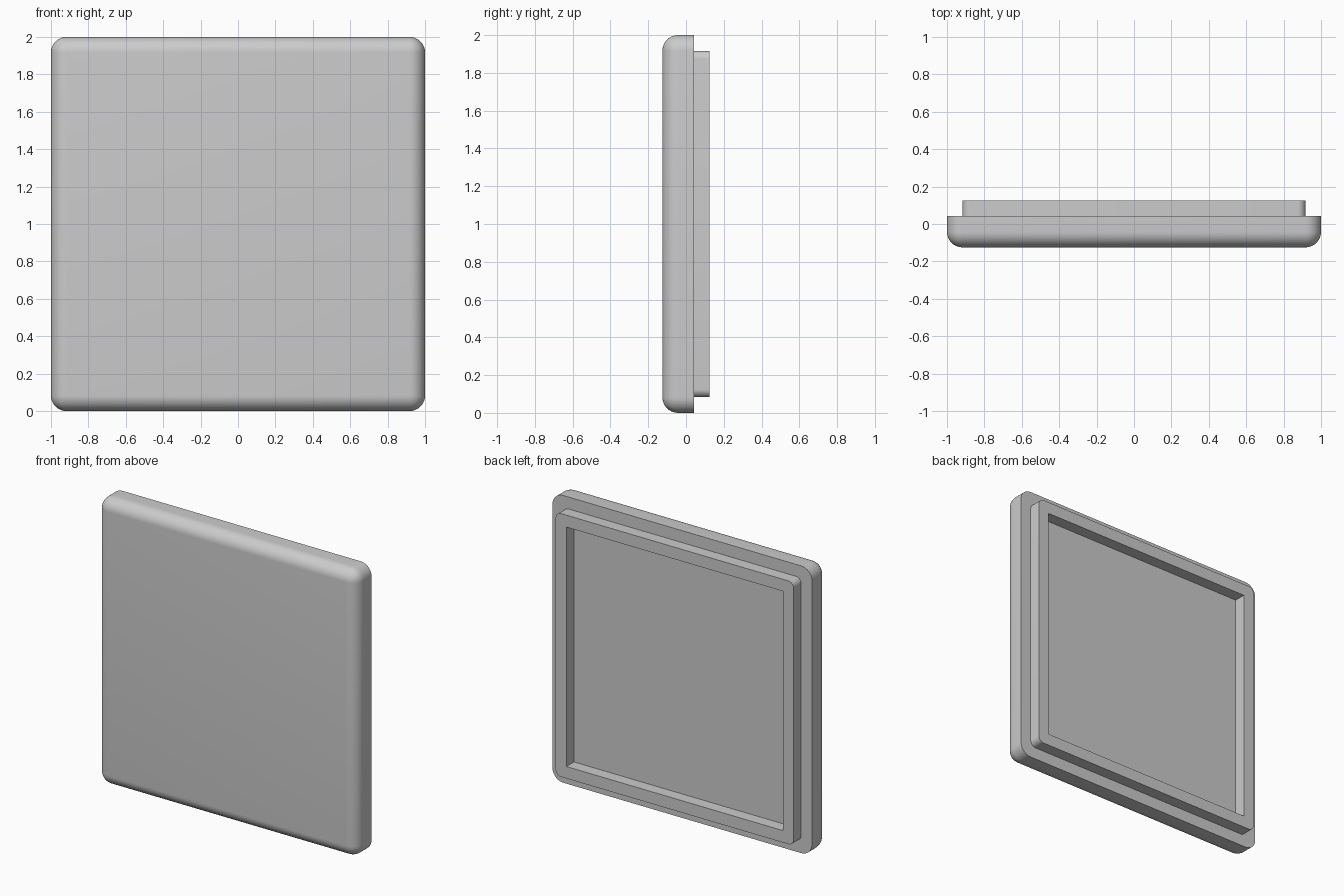
import bpy, bmesh, math
from mathutils import Vector

if "Cube" in bpy.data.objects:
    bpy.data.objects.remove(bpy.data.objects["Cube"], do_unlink=True)

UNIT = 1 / 12                 # fillet radius, lip height and lip width
FRONT, BACK = -1.5 * UNIT, 1.5 * UNIT
STEP = 0.5 * UNIT             # rear face of the panel, where the lip starts

grey = bpy.data.materials.new("light grey")
grey.use_nodes = True
colour = (0.6, 0.6, 0.6, 1)
grey.diffuse_color = colour
grey.node_tree.nodes["Principled BSDF"].inputs["Base Color"].default_value = colour


def finish(name, bm):
    bmesh.ops.recalc_face_normals(bm, faces=bm.faces[:])
    mesh = bpy.data.meshes.new(name)
    bm.to_mesh(mesh)
    bm.free()
    mesh.materials.append(grey)
    obj = bpy.data.objects.new(name, mesh)
    bpy.context.collection.objects.link(obj)
    bpy.ops.object.select_all(action="DESELECT")
    obj.select_set(True)
    bpy.context.view_layer.objects.active = obj
    bpy.ops.object.shade_smooth_by_angle(angle=math.radians(30))
    return obj


def square(half, radius=0, steps=8):
    """Outline in the XZ plane, with rounded corners if a radius is given."""
    points = []
    for corner in range(4):
        start = corner * math.pi / 2
        diagonal = start + math.pi / 4
        middle = Vector((math.cos(diagonal), 0, math.sin(diagonal))) * (half - radius) * math.sqrt(2)
        for i in range(steps + 1 if radius else 1):
            a = start + i / steps * math.pi / 2
            points.append(middle + Vector((math.cos(a), 0, math.sin(a))) * radius)
    return points


# Panel: slab with every edge rounded except those around the rear face
bm = bmesh.new()
bmesh.ops.create_cube(bm, size=2)
for v in bm.verts:
    v.co.y = STEP if v.co.y > 0 else FRONT
    v.co.z += 1
rounded = [e for e in bm.edges if any(v.co.y < 0 for v in e.verts)]
bmesh.ops.bevel(bm, geom=rounded, offset=UNIT, segments=10, profile=0.5, affect="EDGES")
finish("panel", bm)

# Lip: raised frame with rounded outer corners and a square opening
bm = bmesh.new()
for outline in (square(1 - UNIT, UNIT / 2), square(1 - 2 * UNIT)):
    verts = [bm.verts.new(p + Vector((0, BACK, 1))) for p in outline]
    for i, v in enumerate(verts):
        bm.edges.new((verts[i - 1], v))
bmesh.ops.triangle_fill(bm, edges=bm.edges[:], use_beauty=True, normal=(0, 1, 0))
result = bmesh.ops.extrude_face_region(bm, geom=bm.faces[:], use_keep_orig=True)
for item in result["geom"]:
    if isinstance(item, bmesh.types.BMVert):
        item.co.y = STEP - 0.01
finish("rear_lip", bm)
